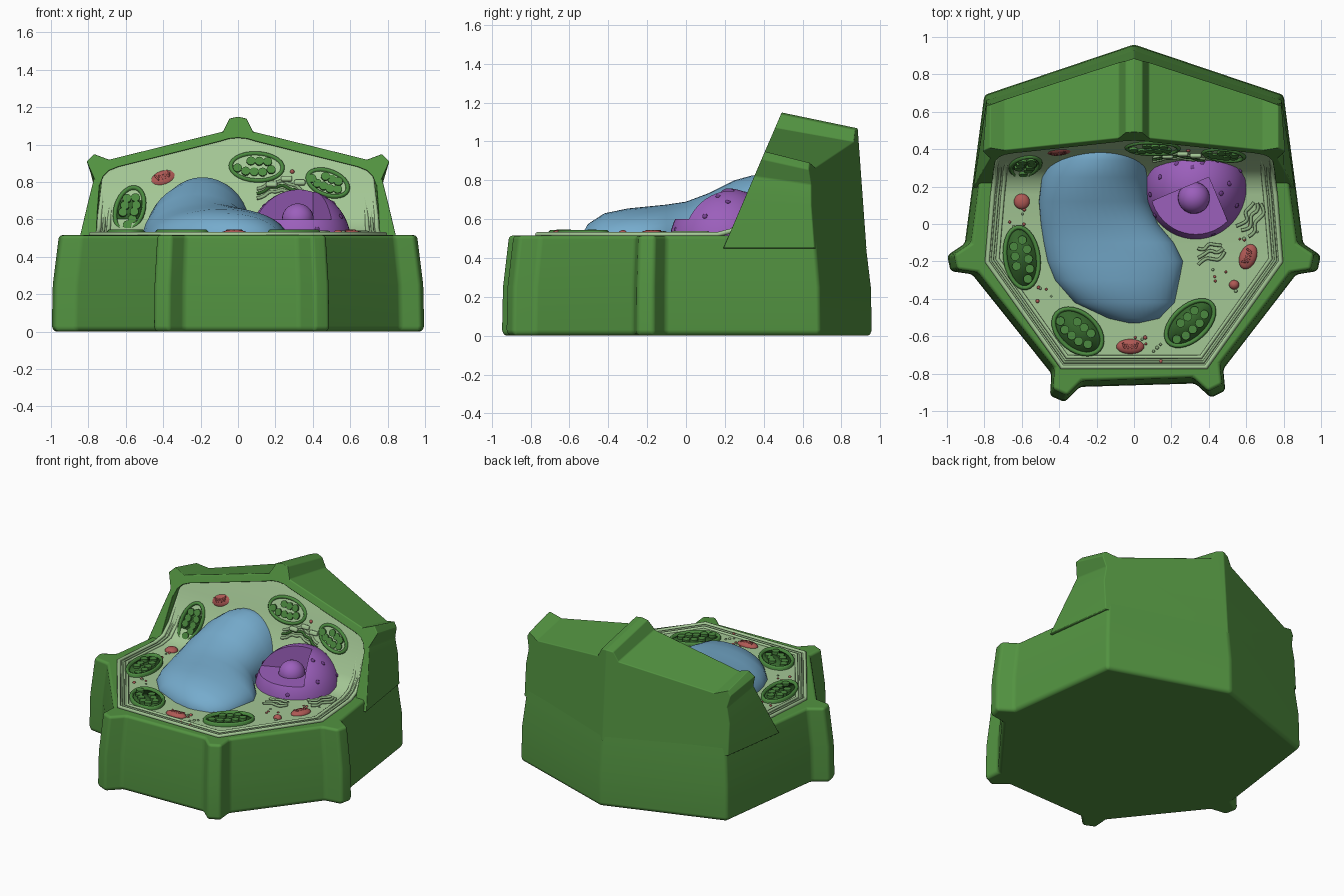
import bpy, bmesh, math, random
from mathutils import Vector, Matrix

cube = bpy.data.objects.get("Cube")
if cube:
    bpy.data.objects.remove(cube, do_unlink=True)
random.seed(4)


def material(name, r, g, b):
    m = bpy.data.materials.new(name)
    m.use_nodes = True
    m.diffuse_color = (r, g, b, 1)
    m.node_tree.nodes["Principled BSDF"].inputs["Base Color"].default_value = (r, g, b, 1)
    return m


WALL = material("wall green", .085, .29, .052)
DARK = material("deep green", .035, .13, .025)
LEAF = material("leaf green", .07, .25, .05)
PALE = material("pale green", .37, .57, .30)
SAGE = material("sage green", .27, .43, .22)
BLUE = material("sky blue", .18, .41, .61)
PURPLE = material("purple", .33, .115, .50)
PLUM = material("dark plum", .17, .05, .27)
RED = material("brick red", .43, .10, .09)


def finish(name, bm, mat, smooth=True):
    bmesh.ops.recalc_face_normals(bm, faces=bm.faces)
    me = bpy.data.meshes.new(name)
    bm.to_mesh(me)
    bm.free()
    me.materials.append(mat)
    for p in me.polygons:
        p.use_smooth = smooth
    ob = bpy.data.objects.new(name, me)
    bpy.context.scene.collection.objects.link(ob)
    return ob


def loft(name, rings, mat, fan=None, caps=(True, True), smooth=True):
    """Skin closed rings; an optional fan point closes the first one."""
    bm = bmesh.new()
    rows = [[bm.verts.new(p) for p in ring] for ring in rings]
    n = len(rows[0])
    for a, b in zip(rows, rows[1:]):
        for i in range(n):
            bm.faces.new((a[i], a[(i + 1) % n], b[(i + 1) % n], b[i]))
    if fan:
        c = bm.verts.new(fan)
        for i in range(n):
            bm.faces.new((c, rows[0][i], rows[0][(i + 1) % n]))
    elif caps[0]:
        bm.faces.new(rows[0])
    if caps[1]:
        bm.faces.new(rows[-1])
    return finish(name, bm, mat, smooth)


def soften(ob, width):
    b = ob.modifiers.new("round", "BEVEL")
    b.width, b.segments, b.limit_method, b.angle_limit = width, 3, "ANGLE", math.radians(25)
    ob.modifiers.new("normals", "WEIGHTED_NORMAL")


def ball(name, mtx, size, mat, seg=20):
    bm = bmesh.new()
    bmesh.ops.create_uvsphere(bm, u_segments=seg, v_segments=max(6, seg // 2), radius=1,
                              matrix=mtx @ Matrix.Diagonal((*size, 1)))
    return finish(name, bm, mat)


def tube(name, pts, r, mat, closed=False, kind="POLY"):
    cu = bpy.data.curves.new(name, "CURVE")
    cu.dimensions, cu.bevel_depth, cu.bevel_resolution = "3D", r, 2
    s = cu.splines.new(kind)
    s.points.add(len(pts) - 1)
    for q, p in zip(s.points, pts):
        q.co = (*p, 1)
    s.use_cyclic_u = closed
    s.use_smooth = True
    if kind == "NURBS":
        s.order_u, s.use_endpoint_u = 3, True
    cu.materials.append(mat)
    ob = bpy.data.objects.new(name, cu)
    bpy.context.scene.collection.objects.link(ob)


def slant(z):
    return .22 + .43 * (z - .515)


# Lower body: seven sides, with pillars on the four front corners
corners = [Vector(c) for c in [(0, .96), (-.8, .69), (-.99, -.21), (-.41, -.935),
                               (.45, -.91), (.99, -.21), (.8, .69)]]
outline = []
for i, p in enumerate(corners):
    if 2 <= i <= 5:
        d = p.normalized()
        c = p - d * .075
        t = Vector((-d.y, d.x))
        e1 = (corners[i - 1] - c).normalized()
        e2 = (corners[(i + 1) % 7] - c).normalized()
        outline += [c + e1 * .09, p - t * .043, p + t * .043, c + e2 * .09]
    else:
        outline.append(p)
body = loft("cell_wall_base", [[(p.x * k, p.y * k, z) for p in outline]
            for z, k in ((0, .99), (.03, 1), (.25, .995), (.515, .962))], WALL)
soften(body, .018)

# Raised back block with ridged roof and a recessed slanted front
outer = [(.86, .45), (.80, .7), (.77, .82), (.81, .91), (.77, .95), (.69, .92), (.08, 1.07), (.045, 1.14)]
inner = [(.76, .45), (.75, .65), (.74, .78), (.72, .83), (.69, .86), (.64, .88), (.1, 1.015), (.05, 1.03)]


def arch(half, top):
    return half + [(0, top)] + [(-x, z) for x, z in reversed(half)]


oa, ia = arch(outer, 1.15), arch(inner, 1.035)
back = []
for x, z in oa:
    x = max(-.79, min(.79, x))
    back.append((x, .96 - .34 * abs(x) - .065 * z, z - .07 * (z - .45) / .6))
block = loft("cell_wall_back", [back, [(x, slant(z), z) for x, z in oa],
             [(x, slant(z), z) for x, z in ia], [(x, slant(z) + .06, z) for x, z in ia]],
             WALL, fan=(0, .93, .45))
soften(block, .018)

# Cytoplasm sheet: flat floor curving up the slanted face
half = [(.385, -.765, .52), (.785, -.2, .52), (.755, .16, .52), (.745, .24, .54),
        (.74, .3, .61), (.715, .385, .83), (.64, .405, .88)]
apex = (0, .47, 1.03)
bm = bmesh.new()
rows = [[bm.verts.new((x * s, y, z)) for s in (-1, 1)] for x, y, z in half]
for a, b in zip(rows, rows[1:]):
    bm.faces.new((a[0], a[1], b[1], b[0]))
bm.faces.new((*rows[-1], bm.verts.new(apex)))
finish("cytoplasm", bm, PALE)
border = half + [apex] + [(-x, y, z) for x, y, z in reversed(half)]
for k, r, m in ((1, .013, PALE), (.965, .008, SAGE), (.93, .011, PALE)):
    pts = [(x * k, y * k if y < .2 else y - .004, z if z < .6 else .6 + (z - .6) * (k * 1.8 - .8))
           for x, y, z in border]
    pts = [(x, y if z < .6 else .268 + .43 * (z - .52), z) for x, y, z in pts]
    tube("membrane", pts, r, m, closed=True)

# Vacuole: half-oval sections along y
stations = [(-.53, 0, .03, .53), (-.505, 0, .14, .575), (-.42, -.05, .27, .63), (-.3, -.09, .335, .655),
            (-.2, -.1, .365, .665), (-.1, -.135, .35, .675), (0, -.185, .315, .69), (.12, -.215, .295, .735),
            (.25, -.21, .285, .80), (.34, -.19, .27, .825), (.42, -.17, .24, .82), (.46, -.16, .18, .78)]
loft("vacuole", [[(c + w * math.cos(a), y, .5 + (h - .5) * math.sin(a))
     for a in [math.pi * j / 20 for j in range(21)]] for y, c, w, h in stations], BLUE)

# Nucleus with a square wedge cut away
centre = Vector((.33, .2, .475))
nucleus = ball("nucleus", Matrix.Translation(centre), (.275, .285, .285), PURPLE, 48)
turn = Matrix.Rotation(math.radians(23), 4, "Z")
bm = bmesh.new()
bmesh.ops.create_cube(bm, size=.6, matrix=Matrix.Translation((.4, .25, .9)) @ turn
                      @ Matrix.Translation((-.3, -.3, 0)))
cutter = finish("cutter", bm, PURPLE, False)
cutter.hide_render = True
cut = nucleus.modifiers.new("wedge", "BOOLEAN")
cut.operation, cut.object, cut.solver = "DIFFERENCE", cutter, "EXACT"
bpy.context.view_layer.objects.active = nucleus
nucleus.select_set(True)
bpy.ops.object.modifier_apply(modifier="wedge")
bpy.data.objects.remove(cutter, do_unlink=True)
bpy.ops.object.shade_smooth_by_angle(angle=math.radians(35))
nucleus.select_set(False)
ball("nucleolus", Matrix.Translation((.32, .14, .6)), (.085, .085, .085), PURPLE, 28)
for az, el in ((20, 25), (50, 50), (5, 50), (-25, 30), (-15, 60), (100, 68), (130, 55), (165, 45),
               (190, 28), (215, 18), (-70, 15), (75, 62)):
    a, e = math.radians(az), math.radians(el)
    n = Vector((math.cos(a) * math.cos(e), math.sin(a) * math.cos(e), math.sin(e)))
    ball("nuclear_pore", Matrix.Translation(centre + n * .281) @ n.to_track_quat("Z", "Y").to_matrix().to_4x4(),
         (.014, .014, .006), PLUM, 10)


# Local frames on the floor (x, y) and on the slanted face (x, z)
def floor(x, y, deg=0):
    return Matrix.Translation((x, y, .52)) @ Matrix.Rotation(math.radians(deg), 4, "Z")


def slope(x, z, deg=0):
    tilt = Matrix.Rotation(math.atan2(1, .43), 4, "X")
    return Matrix.Translation((x, .265 + .43 * (z - .52), z)) @ tilt @ Matrix.Rotation(math.radians(deg), 4, "Z")


def oval(mtx, a, b, z, n=28):
    return [mtx @ Vector((a * math.cos(math.tau * i / n), b * math.sin(math.tau * i / n), z)) for i in range(n)]


# Chloroplasts: open shell with stacked discs inside
for mtx, a, b in ((floor(-.6, -.18, 98), .175, .1), (floor(-.3, -.575, -40), .16, .11),
                  (floor(.3, -.53, 42), .165, .1), (slope(-.58, .65, 75), .14, .085),
                  (slope(.1, .875, -3), .15, .09), (slope(.48, .79, -24), .125, .08)):
    loft("chloroplast_shell", [oval(mtx, a, b, -.01), oval(mtx, a, b, .015), oval(mtx, a - .01, b - .01, .025),
         oval(mtx, a - .02, b - .02, .02), oval(mtx, a - .024, b - .024, .006)], LEAF, caps=(False, False))
    loft("chloroplast_floor", [oval(mtx, a - .02, b - .02, -.005), oval(mtx, a - .02, b - .02, .007)], DARK)
    for i in range(-2, 3):
        for s in (-1, 1):
            x, y = i * a * .3 + s * .012, s * b * (.34 if abs(i) < 2 else .16)
            if abs(i) == 2 and s == 1:
                continue
            spot = mtx @ Matrix.Translation((x, y, 0))
            h = random.uniform(.018, .027)
            loft("granum", [oval(spot, .024, .024, 0, 12), oval(spot, .024, .024, h, 12)], LEAF, smooth=False)

# Mitochondria with folded ridges
for mtx, a, b in ((floor(-.02, -.655), .075, .04), (floor(.61, -.175, 68), .07, .045),
                  (floor(-.6, .12), .042, .042), (floor(.535, -.325), .027, .025),
                  (slope(-.4, .82, 20), .075, .045), (slope(.29, .85), .014, .014)):
    ball("mitochondrion", mtx, (a, b, .024), RED)
    if a > .05:
        wave = [mtx @ Vector((x * a * .13, b * .5 * (-1) ** x, .02)) for x in range(-4, 5)]
        tube("mitochondrion_fold", wave, .005, RED, kind="NURBS")

# Folded sheets around the nucleus
for k in range(3):
    r = .30 + k * .035
    arc = [(.33 + (r + .02 * math.sin(i * 2.1 + k)) * math.cos(t), .17 + (r + .02 * math.sin(i * 2.1 + k)) * math.sin(t), .53)
           for i, t in enumerate(math.radians(-88 + j * 6) for j in range(14)) if not 5 <= i <= 7]
    tube("reticulum_front", arc[:5], .009, SAGE, kind="NURBS")
    tube("reticulum_side", arc[5:], .009, SAGE, kind="NURBS")
    fold = [slope(.1 + i * .035, .70 + k * .025 + .05 * math.sin(i * .45) + .008 * (-1) ** i)
            @ Vector((0, 0, .01)) for i in range(9)]
    tube("reticulum_back", fold, .009, DARK if k == 1 else SAGE, kind="NURBS")

# Stacked pale sacs behind the nucleus
for x, z in ((.18, .78), (.26, .81), (.33, .79)):
    bm = bmesh.new()
    bmesh.ops.create_cube(bm, size=1, matrix=slope(x, z) @ Matrix.Diagonal((.06, .03, .06, 1)))
    soften(finish("sac", bm, PALE), .01)

# Scattered granules
for cx, cy in ((-.46, -.36), (.48, -.3), (.05, -.6), (-.6, .02), (.6, -.05), (.12, -.68)):
    for i in range(5):
        r = random.uniform(.006, .011)
        ball("granule", floor(cx + random.uniform(-.07, .07), cy + random.uniform(-.06, .06)), (r, r, r),
             random.choice((RED, SAGE)), 8)
for i in range(8):
    r = random.uniform(.007, .011)
    ball("granule", slope(-.2 + random.uniform(-.06, .06), .88 + random.uniform(-.04, .04)), (r, r, r),
         random.choice((RED, SAGE)), 8)
